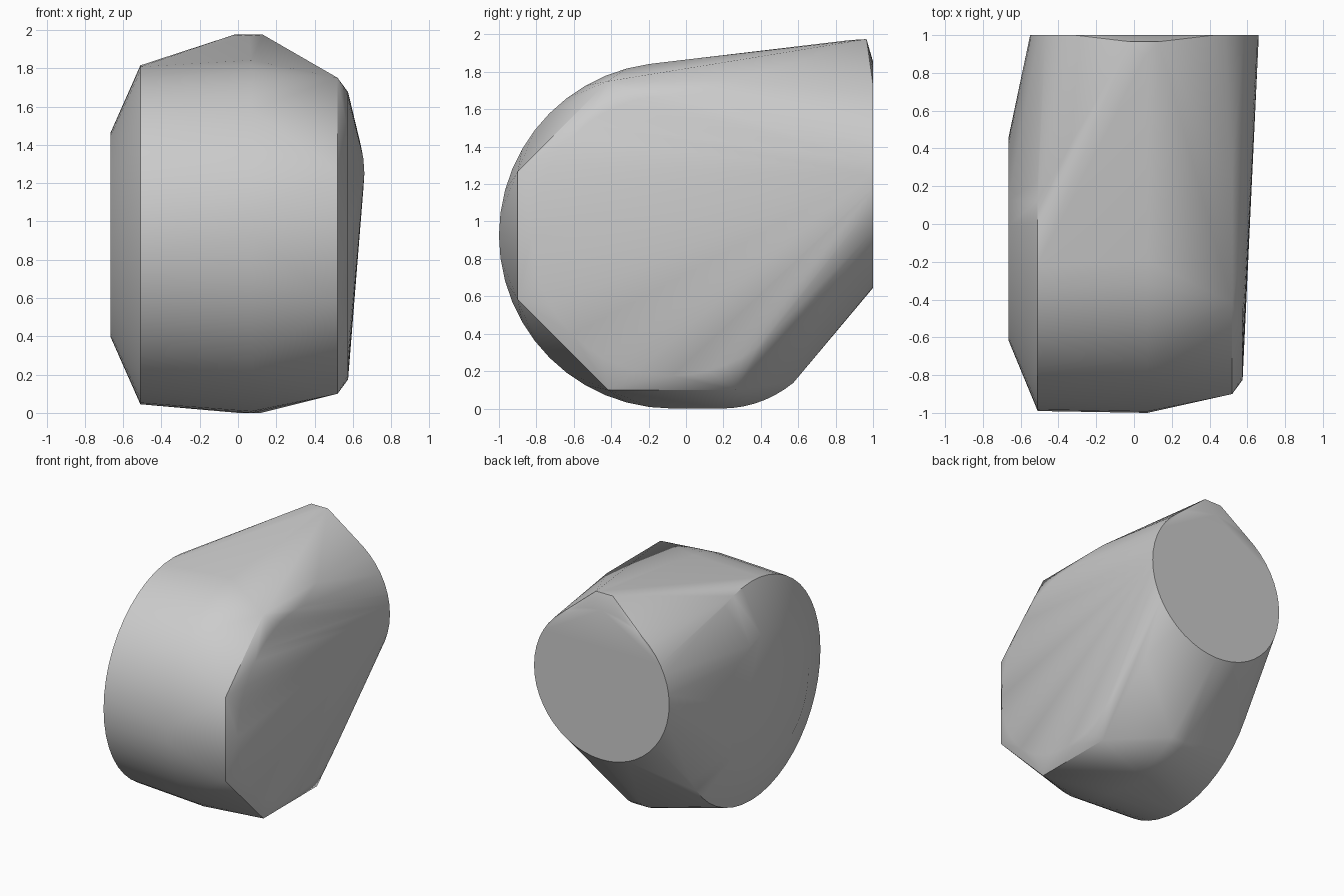
import bpy, bmesh
from math import sin, cos, pi, radians

cube = bpy.data.objects.get("Cube")
if cube:
    bpy.data.objects.remove(cube, do_unlink=True)


def side_ring(x, cy, cz, r, n=48, start=0.0, sweep=2 * pi):
    """Circle or arc in a plane facing sideways."""
    return [(x, cy + r * cos(start + sweep * i / n), cz + r * sin(start + sweep * i / n))
            for i in range(n)]


def back_ring(y, cx, cz, r, n=48):
    """Circle in a plane facing backwards."""
    return [(cx + r * cos(2 * pi * i / n), y, cz + r * sin(2 * pi * i / n)) for i in range(n)]


MID_Y, MID_Z = -0.075, 0.925
points = []

# Round drum: small end cap, outer rim and widest middle rim
points += side_ring(-0.665, -0.08, 0.93, 0.535)
points += side_ring(-0.51, -0.105, 0.93, 0.885)
points += side_ring(0.07, MID_Y, MID_Z, 0.925)

# Octagonal side with a shallow round boss
points += side_ring(0.52, MID_Y, MID_Z, 0.825 / cos(pi / 8), 8, pi / 8)
points += side_ring(0.575, MID_Y, MID_Z, 0.75)

# Rounded heel under the back
for x in (0.0, 0.12):
    points += side_ring(x, 0.19, 0.605, 0.605, 8, -pi / 2, pi / 4)

# Flat round back port with a thin rim and a peak above it
for y in (0.985, 1.0):
    points += back_ring(y, 0.055, 1.25, 0.605)
points += [(-0.02, 0.965, 1.975), (0.13, 0.965, 1.975), (0.055, 0.88, 1.97)]

# Wrap all the sections in one convex skin
bm = bmesh.new()
for p in points:
    bm.verts.new(p)
hull = bmesh.ops.convex_hull(bm, input=bm.verts[:])
inside = {g for g in hull["geom_interior"] + hull["geom_unused"]
          if isinstance(g, bmesh.types.BMVert) and g.is_valid}
bmesh.ops.delete(bm, geom=list(inside), context="VERTS")
bmesh.ops.dissolve_limit(bm, angle_limit=radians(0.2), verts=bm.verts[:], edges=bm.edges[:])
bmesh.ops.recalc_face_normals(bm, faces=bm.faces[:])

mesh = bpy.data.meshes.new("rounded_body")
bm.to_mesh(mesh)
bm.free()
body = bpy.data.objects.new("rounded_body", mesh)
bpy.context.collection.objects.link(body)

# Plain grey finish
grey = bpy.data.materials.new("light_grey")
grey.use_nodes = True
colour = (0.6, 0.6, 0.6, 1.0)
grey.diffuse_color = colour
grey.node_tree.nodes["Principled BSDF"].inputs["Base Color"].default_value = colour
mesh.materials.append(grey)

bpy.ops.object.select_all(action="DESELECT")
body.select_set(True)
bpy.context.view_layer.objects.active = body
bpy.ops.object.shade_smooth_by_angle(angle=radians(30))
